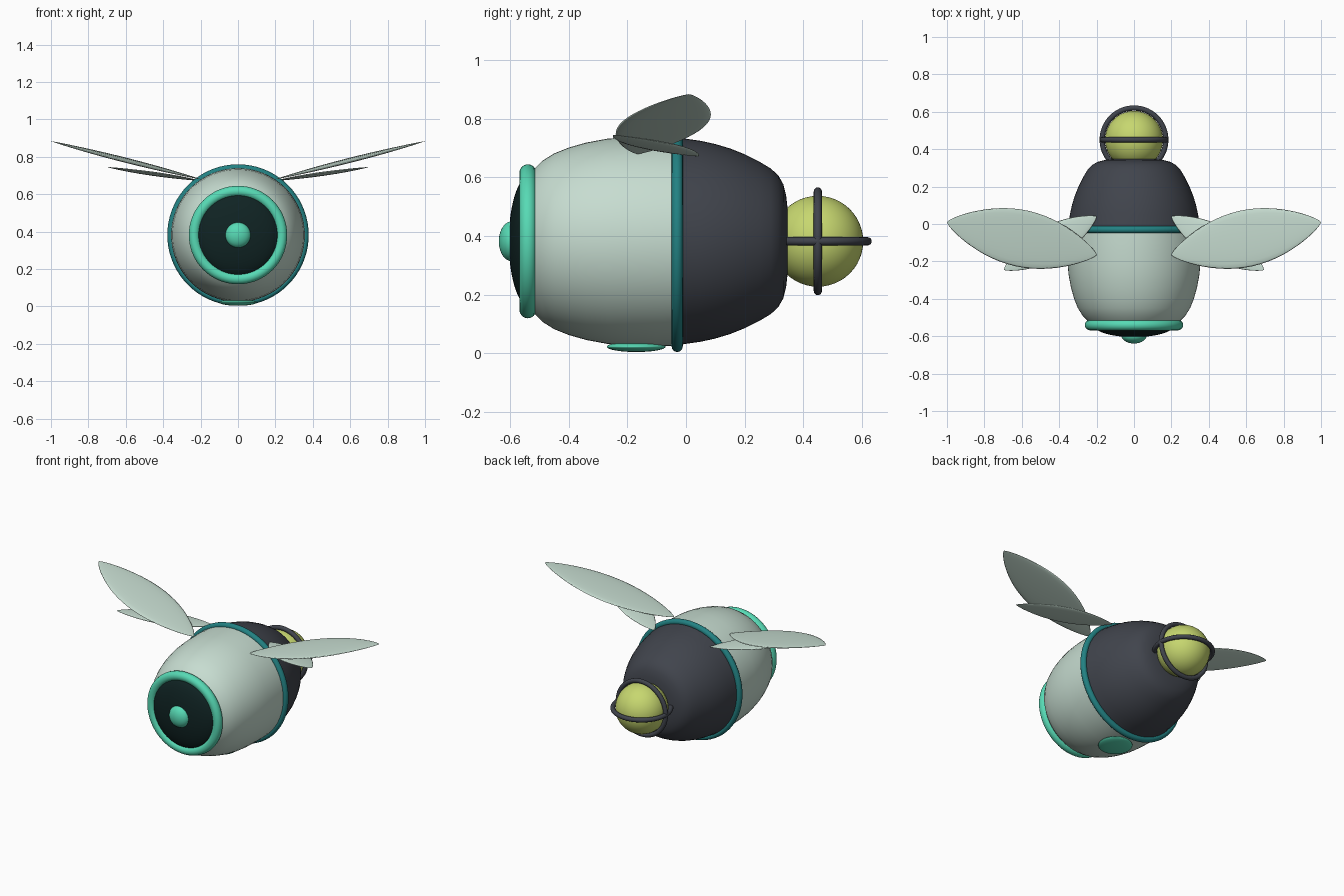
import bpy, bmesh
from math import sin, cos, pi, radians
from mathutils import Vector

cube = bpy.data.objects.get("Cube")
if cube:
    bpy.data.objects.remove(cube)

AXIS_Z = 0.382


def material(name, rgb):
    m = bpy.data.materials.new(name)
    m.use_nodes = True
    m.diffuse_color = (*rgb, 1)
    m.node_tree.nodes["Principled BSDF"].inputs["Base Color"].default_value = (*rgb, 1)
    return m


PALE = material("pale sage", (0.57, 0.72, 0.635))
DARK = material("charcoal", (0.052, 0.058, 0.073))
MINT = material("mint", (0.095, 0.70, 0.46))
TEAL = material("teal", (0.016, 0.22, 0.225))
BLACK = material("deep green black", (0.005, 0.017, 0.017))
LIME = material("lime yellow", (0.57, 0.68, 0.16))


def finish(obj, name, mat):
    obj.name = name
    obj.data.materials.append(mat)
    for p in obj.data.polygons:
        p.use_smooth = True


def loft(name, rings, mat):
    """Skin a list of closed rings; rings collapsed to a point become tips."""
    bm = bmesh.new()
    rows = [[bm.verts.new(p) for p in ring] for ring in rings]
    n = len(rows[0])
    for a, b in zip(rows, rows[1:]):
        for i in range(n):
            j = (i + 1) % n
            bm.faces.new((a[i], a[j], b[j], b[i]))
    bmesh.ops.remove_doubles(bm, verts=bm.verts, dist=1e-5)
    bmesh.ops.recalc_face_normals(bm, faces=bm.faces)
    mesh = bpy.data.meshes.new(name)
    bm.to_mesh(mesh)
    bm.free()
    obj = bpy.data.objects.new(name, mesh)
    bpy.context.collection.objects.link(obj)
    finish(obj, name, mat)
    return obj


def lathe(name, profile, mat, n=64):
    """Revolve (y, radius) points around the long axis of the body."""
    angles = [2 * pi * i / n for i in range(n)]
    loft(name, [[(r * cos(a), y, AXIS_Z + r * sin(a)) for a in angles]
                for y, r in profile], mat)


def ellipsoid(name, loc, scale, mat):
    bpy.ops.mesh.primitive_uv_sphere_add(segments=48, ring_count=24, location=loc)
    obj = bpy.context.object
    obj.scale = scale
    finish(obj, name, mat)


def ring(name, y, major, minor, mat, upright=True):
    bpy.ops.mesh.primitive_torus_add(
        major_radius=major, minor_radius=minor, major_segments=72, minor_segments=16,
        location=(0, y, AXIS_Z), rotation=(radians(90) if upright else 0, 0, 0))
    finish(bpy.context.object, name, mat)


def wing(name, root, tip, half_width, half_thick, side):
    """Pointed leaf with a thin lens section."""
    root, tip = (Vector((p[0] * side, p[1], p[2])) for p in (root, tip))
    along = tip - root
    across = along.cross(Vector((0, 0, 1))).normalized()
    up = across.cross(along).normalized()
    steps, n = 28, 20
    rings = []
    for s in range(steps + 1):
        t = (1 - cos(pi * s / steps)) / 2
        w = max(sin(pi * t), 0) ** 0.75 if 0 < s < steps else 0
        c = root + along * t
        rings.append([c + across * (half_width * w * cos(2 * pi * i / n))
                      + up * (half_thick * w * sin(2 * pi * i / n)) for i in range(n)])
    loft(name, rings, PALE)


# Body halves
lathe("front_body", [(-0.54, 0), (-0.54, 0.225), (-0.515, 0.25), (-0.49, 0.275),
                     (-0.45, 0.3), (-0.4, 0.32), (-0.34, 0.337), (-0.27, 0.35),
                     (-0.2, 0.356), (-0.1, 0.358), (-0.025, 0.356)], PALE)
lathe("rear_body", [(-0.03, 0.355), (0, 0.35), (0.05, 0.343), (0.1, 0.332),
                    (0.15, 0.317), (0.2, 0.297), (0.25, 0.272), (0.29, 0.248),
                    (0.315, 0.225), (0.332, 0.195), (0.342, 0.155), (0.347, 0.11),
                    (0.349, 0)], DARK)
ring("collar_ring", -0.03, 0.359, 0.019, TEAL)

# Face
ring("face_ring", -0.54, 0.234, 0.029, MINT)
ellipsoid("eye_dome", (0, -0.535, AXIS_Z), (0.222, 0.07, 0.222), BLACK)
ellipsoid("pupil", (0, -0.595, AXIS_Z), (0.068, 0.044, 0.068), MINT)

# Light under the belly
ellipsoid("belly_light", (0, -0.17, 0.022), (0.1, 0.1, 0.018), MINT)

# Caged tail lamp
ellipsoid("tail_lamp", (0, 0.45, AXIS_Z), (0.155,) * 3, LIME)
ring("lamp_cage_upright", 0.45, 0.17, 0.014, DARK)
ring("lamp_cage_level", 0.45, 0.17, 0.014, DARK, upright=False)

# Wings
for label, side in (("left", 1), ("right", -1)):
    wing(label + "_upper_wing", (0.2, -0.165, 0.68), (1.0, 0.01, 0.884), 0.152, 0.011, side)
    wing(label + "_lower_wing", (0.2, 0.04, 0.672), (0.695, -0.245, 0.745), 0.09, 0.009, side)
